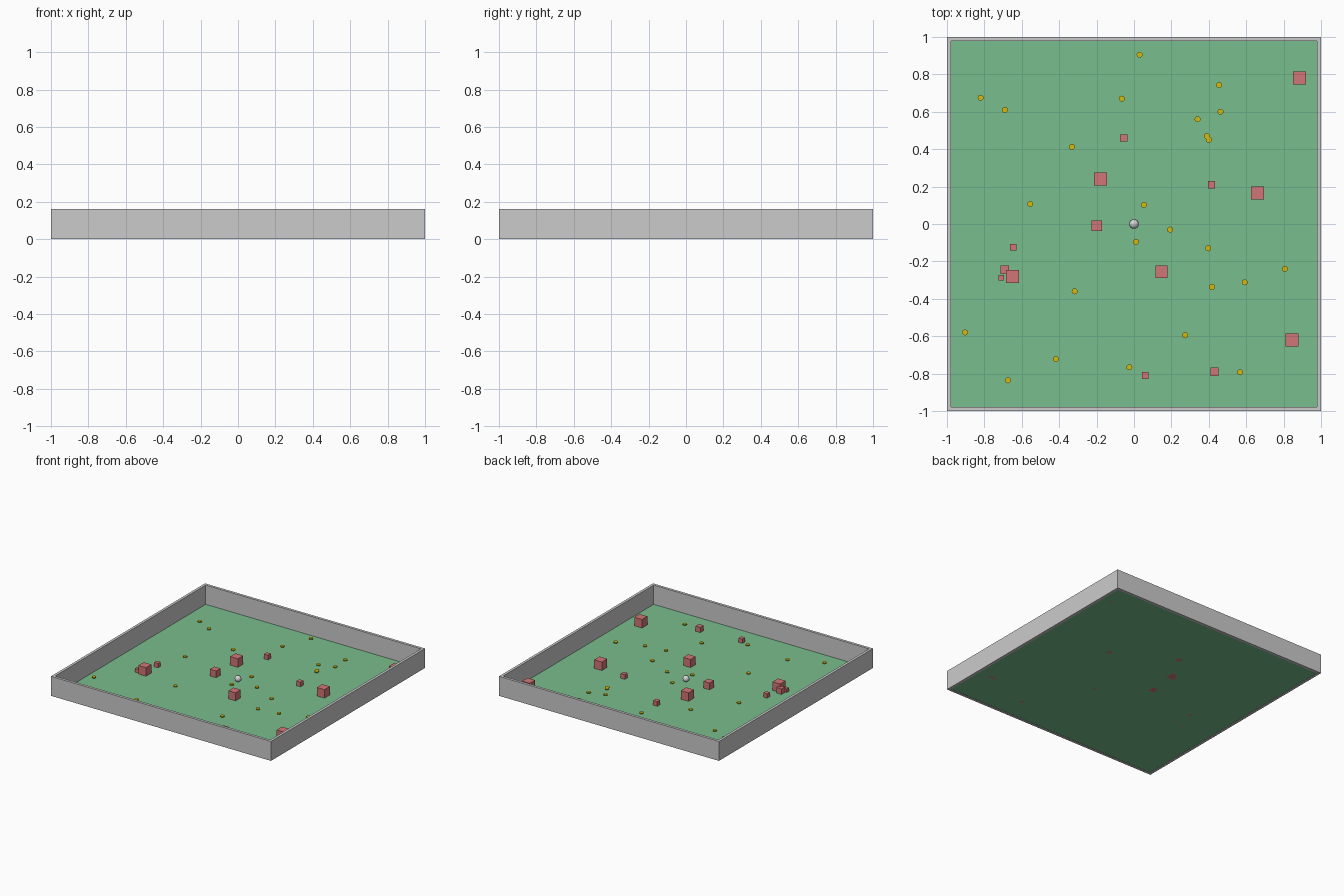
import bpy, bmesh, math
from mathutils import Matrix

if "Cube" in bpy.data.objects:
    bpy.data.objects.remove(bpy.data.objects["Cube"])


def material(name, rgb):
    m = bpy.data.materials.new(name)
    m.diffuse_color = (*rgb, 1)
    m.use_nodes = True
    m.node_tree.nodes["Principled BSDF"].inputs["Base Color"].default_value = m.diffuse_color
    return m


GREEN = material("floor_green", (0.19, 0.51, 0.27))
GREY = material("wall_grey", (0.60, 0.60, 0.60))
RED = material("block_red", (0.64, 0.18, 0.18))
YELLOW = material("coin_yellow", (0.66, 0.50, 0.005))
WHITE = material("ball_grey", (0.66, 0.66, 0.66))


def finish(name, bm, mat, smooth=False):
    mesh = bpy.data.meshes.new(name)
    for f in bm.faces:
        f.smooth = smooth
    bm.to_mesh(mesh)
    bm.free()
    mesh.materials.append(mat)
    obj = bpy.data.objects.new(name, mesh)
    bpy.context.collection.objects.link(obj)
    return obj


def box(name, size, loc, mat):
    bm = bmesh.new()
    bmesh.ops.create_cube(bm, size=1, matrix=Matrix.Translation(loc) @ Matrix.Diagonal((*size, 1)))
    return finish(name, bm, mat)


T, H, FLOOR = 0.022, 0.16, 0.002

# Floor sheet inside the walls
bm = bmesh.new()
bmesh.ops.create_grid(bm, x_segments=1, y_segments=1, size=1 - T,
                      matrix=Matrix.Translation((0, 0, FLOOR)))
finish("floor", bm, GREEN)

# Four surrounding walls
for s, side in ((-1, "a"), (1, "b")):
    box("wall_x_" + side, (T, 2, H), (s * (1 - T / 2), 0, H / 2), GREY)
    box("wall_y_" + side, (2 - 2 * T, T, H), (0, s * (1 - T / 2), H / 2), GREY)

# Blocks: x, y, edge length
BLOCKS = [(0.885, 0.78, 0.07), (0.66, 0.165, 0.07), (-0.18, 0.24, 0.07),
          (-0.055, 0.46, 0.038), (0.415, 0.21, 0.038), (-0.2, -0.01, 0.056),
          (-0.645, -0.125, 0.035), (-0.69, -0.245, 0.045), (-0.71, -0.287, 0.03),
          (-0.65, -0.28, 0.07), (0.147, -0.255, 0.066), (0.138, -0.262, 0.046),
          (0.845, -0.62, 0.07), (0.43, -0.79, 0.043), (0.06, -0.81, 0.035)]
for i, (x, y, s) in enumerate(BLOCKS):
    box(f"block_{i}", (s, s, s), (x, y, FLOOR + s / 2), RED)

# Floating coins: x, y
COINS = [(0.03, 0.905), (-0.82, 0.675), (-0.69, 0.61), (-0.065, 0.67), (0.455, 0.743),
         (0.463, 0.6), (0.34, 0.56), (0.39, 0.47), (0.4, 0.45), (-0.332, 0.412),
         (-0.555, 0.107), (0.053, 0.102), (0.01, -0.096), (0.193, -0.03), (0.397, -0.13),
         (0.807, -0.24), (0.592, -0.312), (0.417, -0.337), (-0.317, -0.36), (-0.903, -0.58),
         (0.274, -0.595), (-0.418, -0.722), (-0.025, -0.766), (-0.674, -0.836), (0.567, -0.793)]
for i, (x, y) in enumerate(COINS):
    bm = bmesh.new()
    bmesh.ops.create_cone(bm, cap_ends=True, segments=12, radius1=0.016, radius2=0.016,
                          depth=0.008, matrix=Matrix.Translation((x, y, 0.02)))
    finish(f"coin_{i}", bm, YELLOW)

# Ball in the centre
bm = bmesh.new()
bmesh.ops.create_uvsphere(bm, u_segments=24, v_segments=12, radius=0.025,
                          matrix=Matrix.Translation((0, 0, FLOOR + 0.025)))
finish("ball", bm, WHITE, smooth=True)
